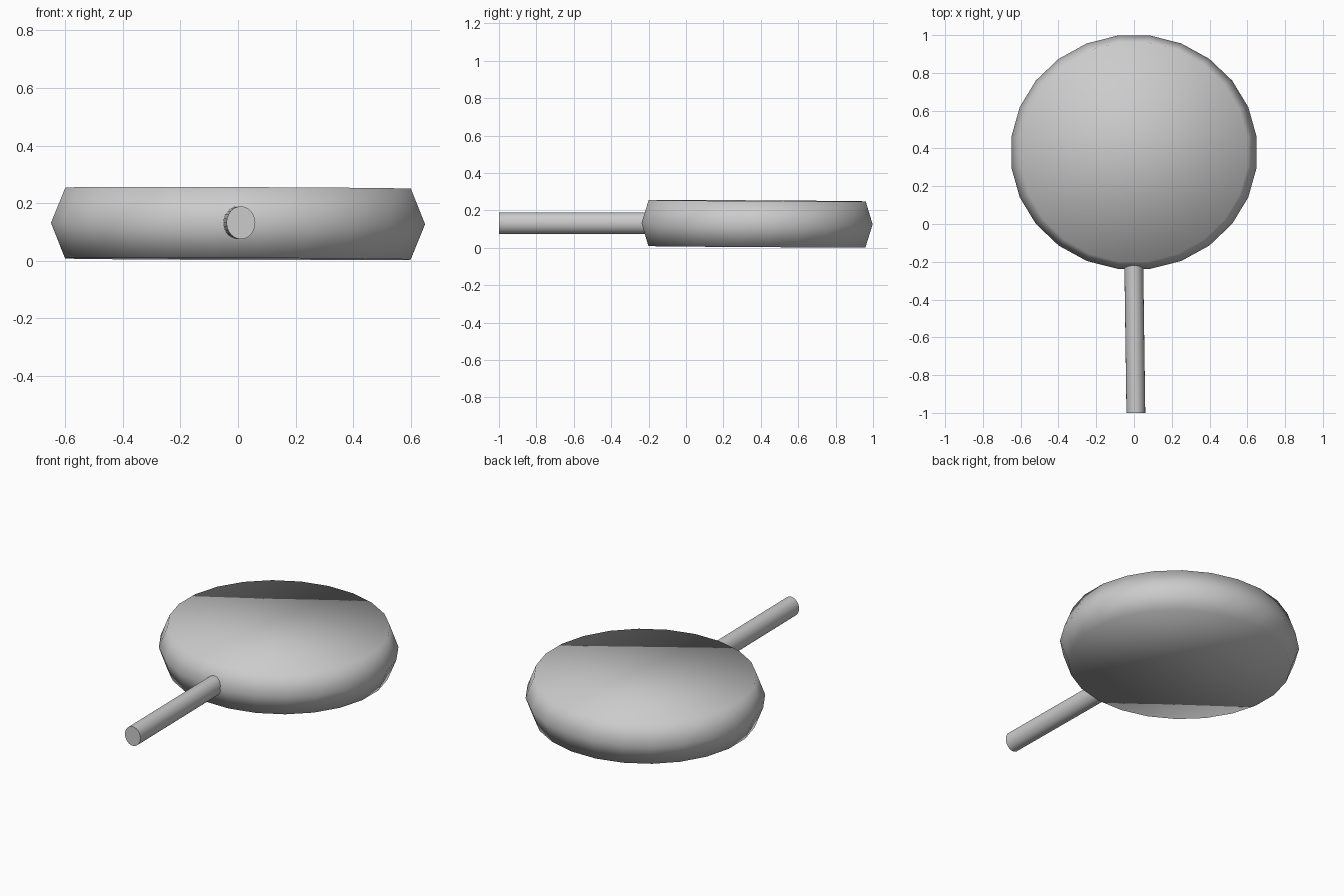
import bpy, bmesh, math
from mathutils import Matrix

if "Cube" in bpy.data.objects:
    bpy.data.objects.remove(bpy.data.objects["Cube"])


def ring_solid(name, rings, sides, start, matrix):
    """Stack elliptical rings (rx, ry, z) into a closed capped solid."""
    bm = bmesh.new()
    loops = []
    for rx, ry, z in rings:
        loops.append([bm.verts.new((rx * math.cos(start + 2 * math.pi * i / sides),
                                    ry * math.sin(start + 2 * math.pi * i / sides), z))
                      for i in range(sides)])
    for a, b in zip(loops, loops[1:]):
        for i in range(sides):
            j = (i + 1) % sides
            bm.faces.new((a[i], a[j], b[j], b[i]))
    bm.faces.new(loops[0][::-1])
    bm.faces.new(loops[-1])
    for f in bm.faces:
        f.smooth = True
    bm.transform(matrix)
    bm.normal_update()
    mesh = bpy.data.meshes.new(name)
    bm.to_mesh(mesh)
    bm.free()
    obj = bpy.data.objects.new(name, mesh)
    bpy.context.collection.objects.link(obj)
    return obj


# Candy disc: flat caps with a pointed rim, fully smooth, very slightly tilted
tilt = Matrix.Rotation(math.radians(-0.35), 4, 'X') @ Matrix.Rotation(math.radians(0.2), 4, 'Y')
ring_solid("candy_disc",
           [(0.605, 0.585, -0.123), (0.655, 0.623, 0), (0.605, 0.585, 0.123)],
           24, math.radians(7.5), Matrix.Translation((0, 0.38, 0.129)) @ tilt)

# Stick: thin rod running forward from inside the disc, leaning slightly in x
lean = Matrix.Rotation(math.radians(0.8), 4, 'Z') @ Matrix.Rotation(math.radians(90), 4, 'X')
stick = ring_solid("stick", [(0.05, 0.057, -0.85), (0.05, 0.057, 0)], 24, 0,
                   Matrix.Translation((0.01, -1.0, 0.132)) @ lean)
bpy.context.view_layer.objects.active = stick
stick.select_set(True)
bpy.ops.object.shade_smooth_by_angle(angle=math.radians(40))
